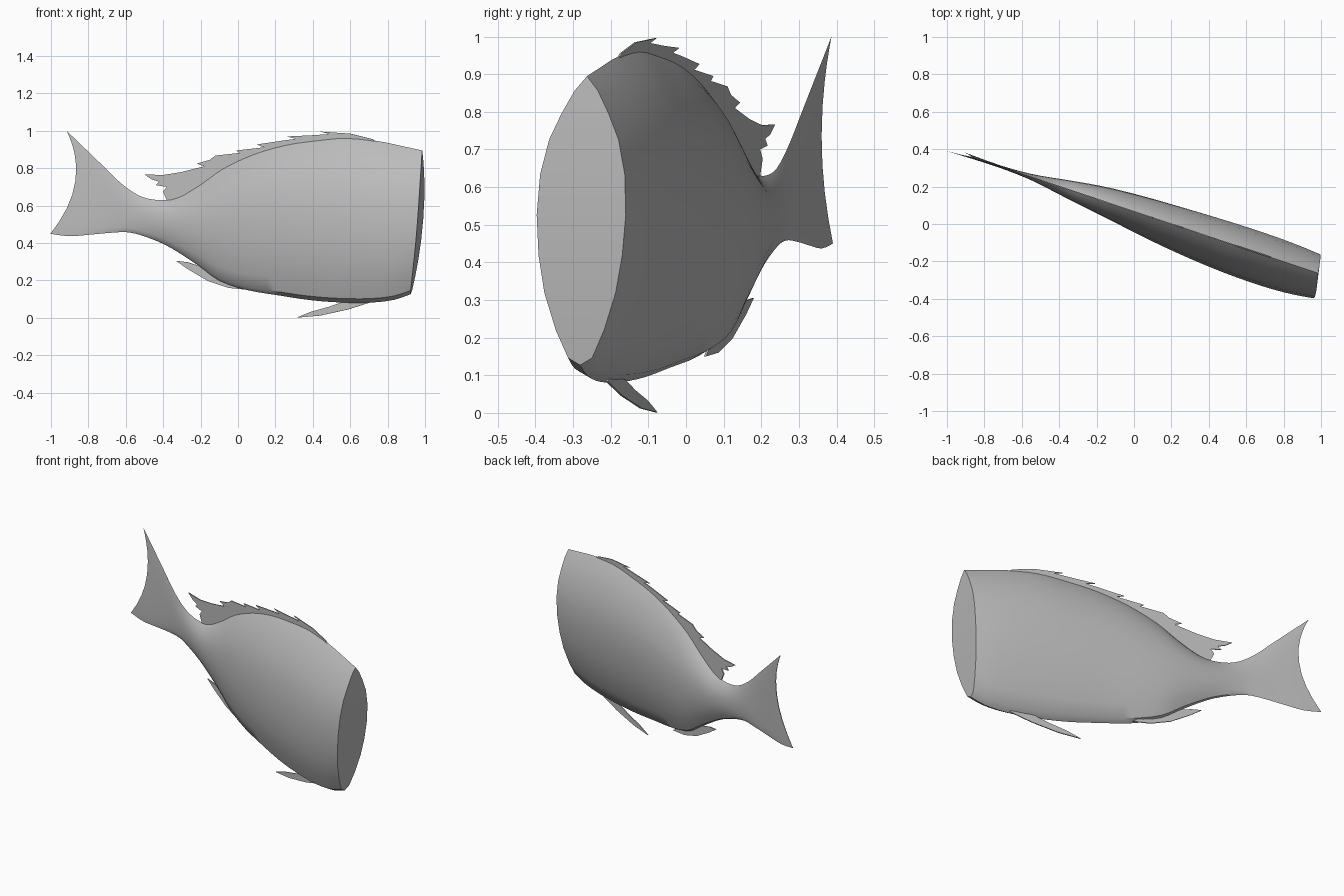
import bpy
import bmesh
import math
from mathutils import Vector

cube = bpy.data.objects.get("Cube")
if cube:
    bpy.data.objects.remove(cube, do_unlink=True)

# Single plain grey
grey = bpy.data.materials.new("plain_grey")
grey.use_nodes = True
colour = (0.5, 0.5, 0.5, 1)
grey.diffuse_color = colour
grey.node_tree.nodes["Principled BSDF"].inputs["Base Color"].default_value = colour

YAW = math.atan(-0.335)
SKEW = -0.19  # slides the two flanks along the body so the cut end is oblique


def place(x, side, z):
    """Point on the slanted mid-plane, moved sideways at right angles to it."""
    return Vector((x - math.sin(YAW) * side,
                   0.067 + math.tan(YAW) * x + math.cos(YAW) * side, z))


def finish(name, bm):
    bmesh.ops.recalc_face_normals(bm, faces=bm.faces)
    mesh = bpy.data.meshes.new(name)
    bm.to_mesh(mesh)
    bm.free()
    mesh.materials.append(grey)
    obj = bpy.data.objects.new(name, mesh)
    bpy.context.collection.objects.link(obj)
    return obj


def refine(rows, steps):
    """Catmull-Rom interpolation of a list of equal-length rows."""
    out = []
    for i in range(len(rows) - 1):
        a, b = rows[max(i - 1, 0)], rows[i]
        c, d = rows[i + 1], rows[min(i + 2, len(rows) - 1)]
        for s in range(steps):
            t = s / steps
            out.append([q + 0.5 * t * (r - p + t * (2 * p - 5 * q + 4 * r - e
                        + t * (3 * (q - r) + e - p)))
                        for p, q, r, e in zip(a, b, c, d)])
    out.append(list(rows[-1]))
    return out


# Body ribs from tail tip to cut end:
# top x, top z, bottom x, bottom z, half width, bend, top side, bottom side
ribs = [
    (-.92, 1.0, -1.0, .45, .002, .09, .012, -.012),
    (-.82, .905, -.9, .437, .004, .055, .008, -.008),
    (-.72, .81, -.79, .445, .006, .03, .004, -.004),
    (-.62, .715, -.68, .455, .009, 0, 0, 0),
    (-.52, .65, -.58, .457, .016, 0, 0, 0),
    (-.42, .63, -.47, .425, .032, 0, 0, 0),
    (-.32, .645, -.36, .375, .05, 0, 0, 0),
    (-.2, .715, -.22, .285, .07, 0, 0, 0),
    (-.08, .80, -.1, .2, .086, 0, 0, -.005),
    (.08, .875, .05, .15, .104, 0, 0, -.02),
    (.25, .925, .23, .12, .119, 0, 0, -.035),
    (.42, .95, .4, .095, .13, 0, 0, -.045),
    (.58, .963, .57, .082, .136, 0, 0, -.05),
    (.75, .945, .73, .082, .136, 0, 0, -.05),
    (.88, .918, .85, .097, .129, .01, 0, -.045),
    (.985, .895, .935, .127, .117, .02, 0, -.037),
]
# Half cross-section: share of half width, share of height
half = [(0, 0), (.27, .025), (.54, .12), (.8, .25), (.94, .38), (1, .52),
        (.95, .66), (.78, .78), (.53, .87), (.26, .95), (0, 1)]
section = half + [(-w, h) for w, h in half[-2:0:-1]]
n = len(section)

# Body and tail lofted as one skin
bm = bmesh.new()
rings = []
for xt, zt, xb, zb, wide, bend, st, sb in refine(ribs, 3):
    rings.append([bm.verts.new(place(
        xb + (xt - xb) * h + 4 * bend * h * (1 - h) + SKEW * wide * w,
        sb + (st - sb) * h + wide * w,
        zb + (zt - zb) * h)) for w, h in section])
for a, b in zip(rings, rings[1:]):
    for i in range(n):
        j = (i + 1) % n
        bm.faces.new((a[i], a[j], b[j], b[i]))
for ring in (rings[0], rings[-1]):
    for i in range(n // 2):
        corners = dict.fromkeys((i, i + 1, n - i - 1, (n - i) % n))
        bm.faces.new([ring[k] for k in corners])
body = finish("body", bm)
bpy.ops.object.select_all(action="DESELECT")
body.select_set(True)
bpy.context.view_layer.objects.active = body
bpy.ops.object.shade_smooth_by_angle(angle=math.radians(35))


# Thin fins cut from flat outlines
def fin(name, outline, side=0.0):
    bm = bmesh.new()
    bm.faces.new([bm.verts.new(place(x, side, z)) for x, z in outline])
    obj = finish(name, bm)
    plate = obj.modifiers.new("thickness", "SOLIDIFY")
    plate.thickness = 0.006
    plate.offset = 0


fin("dorsal_fin", [
    (.75, .93), (.72, .955), (.6, .985), (.44, .996), (.49, .983), (.39, .976),
    (.26, .97), (.31, .957), (.24, .948), (.1, .927), (.14, .912), (-.01, .895),
    (.01, .882), (-.12, .868), (-.15, .845), (-.22, .825), (-.18, .81), (-.3, .78),
    (-.4, .764), (-.5, .767), (-.46, .74), (-.42, .728), (-.44, .71), (-.38, .7),
    (-.4, .675), (-.38, .63), (-.3, .6), (-.15, .7), (.1, .84), (.4, .92)])
fin("anal_fin", [
    (-.33, .305), (-.27, .262), (-.16, .197), (-.05, .16), (.05, .15),
    (0, .19), (-.15, .27), (-.23, .285), (-.27, .298)])
fin("pelvic_fin", [
    (.325, .001), (.45, .012), (.6, .045), (.72, .083), (.7, .1),
    (.58, .088), (.5, .06), (.4, .032)], -.038)
